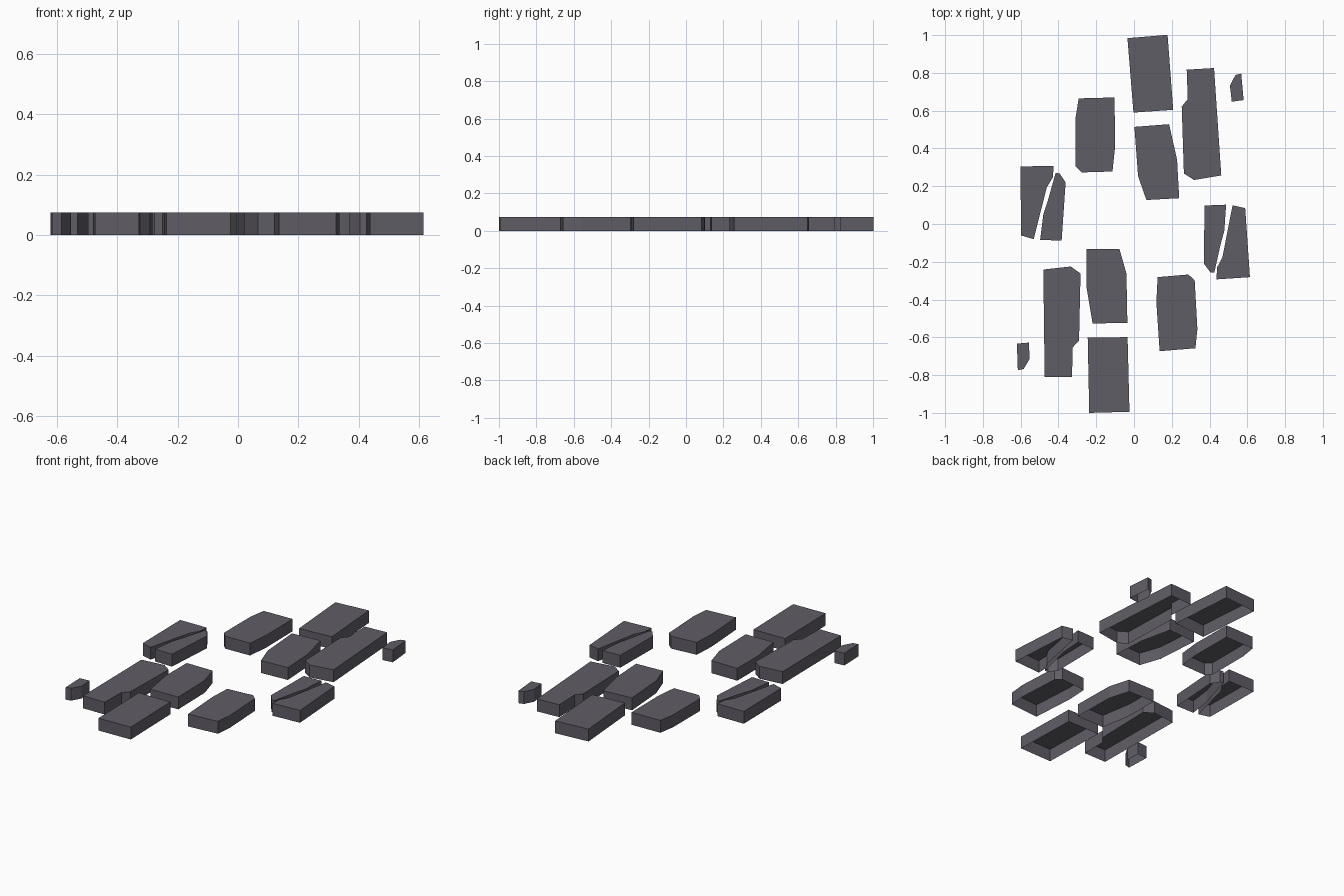
import bpy, bmesh
from math import radians
from mathutils import Matrix

if "Cube" in bpy.data.objects:
    bpy.data.objects.remove(bpy.data.objects["Cube"])

HEIGHT = 0.075

stone = bpy.data.materials.new("dark_grey_stone")
stone.diffuse_color = (0.117, 0.109, 0.132, 1)
stone.use_nodes = True
stone.node_tree.nodes["Principled BSDF"].inputs["Base Color"].default_value = stone.diffuse_color

# Outlines of the stones in the left half, seen from above
OUTLINES = {
    "upper_slab": [(-.293, .665), (-.103, .67), (-.10, .41), (-.114, .278),
                   (-.277, .273), (-.309, .305), (-.309, .564)],
    "split_outer": [(-.602, .305), (-.425, .307), (-.43, .246), (-.462, .193),
                    (-.531, -.08), (-.597, -.061)],
    "split_inner": [(-.415, .27), (-.394, .268), (-.362, .22), (-.383, -.087),
                    (-.497, -.085), (-.48, .052), (-.455, .128)],
    "long_slab": [(-.48, -.241), (-.335, -.225), (-.283, -.262), (-.291, -.617),
                  (-.325, -.654), (-.328, -.81), (-.473, -.811)],
    "middle_slab": [(-.251, -.133), (-.077, -.133), (-.04, -.262),
                    (-.035, -.523), (-.219, -.527), (-.251, -.336)],
    "end_slab": [(-.245, -.602), (-.034, -.599), (-.024, -.994), (-.237, -1.0)],
    "small_chip": [(-.62, -.633), (-.557, -.628), (-.552, -.713),
                   (-.584, -.768), (-.615, -.774)],
}


def make_stone(name, outline, matrix):
    """Open-bottomed block: a flat top with straight side walls."""
    bm = bmesh.new()
    top = bm.faces.new([bm.verts.new((x, y, HEIGHT)) for x, y in outline])
    top.normal_update()
    if top.normal.z < 0:
        top.normal_flip()
    walls = bmesh.ops.extrude_edge_only(bm, edges=bm.edges[:])["geom"]
    bmesh.ops.translate(bm, vec=(0, 0, -HEIGHT),
                        verts=[g for g in walls if isinstance(g, bmesh.types.BMVert)])
    bmesh.ops.recalc_face_normals(bm, faces=bm.faces[:])
    top.normal_update()
    if top.normal.z < 0:
        bmesh.ops.reverse_faces(bm, faces=bm.faces[:])
    bm.transform(matrix)
    mesh = bpy.data.meshes.new(name)
    bm.to_mesh(mesh)
    bm.free()
    mesh.materials.append(stone)
    bpy.context.collection.objects.link(bpy.data.objects.new(name, mesh))


# The right half is the left half turned round, slightly askew
turned = Matrix.Translation((-.004, -.010, 0)) @ Matrix.Rotation(radians(183.15), 4, 'Z')
for name, outline in OUTLINES.items():
    make_stone("left_" + name, outline, Matrix.Identity(4))
    make_stone("right_" + name, outline, turned)
